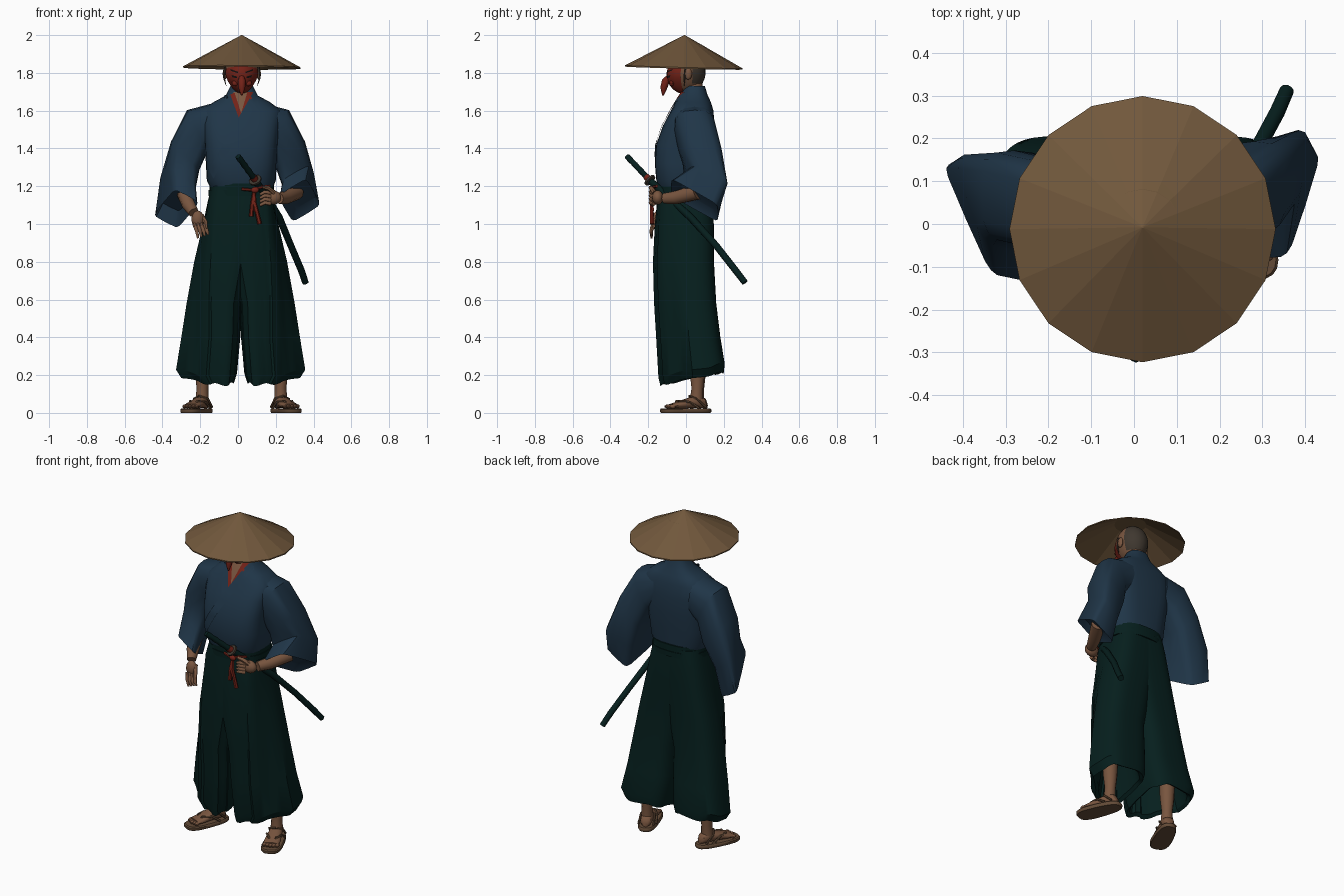
import bpy, bmesh, math
from mathutils import Vector as V
from mathutils.bvhtree import BVHTree

if "Cube" in bpy.data.objects:
    bpy.data.objects.remove(bpy.data.objects["Cube"])


def mat(name, r, g, b):
    m = bpy.data.materials.new(name)
    m.diffuse_color = (r, g, b, 1)
    m.use_nodes = True
    m.node_tree.nodes["Principled BSDF"].inputs["Base Color"].default_value = m.diffuse_color
    return m


STRAW = mat("straw", .165, .097, .045)
BLUE = mat("indigo_cloth", .014, .036, .064)
GREEN = mat("dark_green_cloth", .0018, .0135, .0125)
SKIN = mat("skin", .19, .092, .05)
RED = mat("red", .17, .016, .009)
HAIR = mat("hair", .05, .039, .029)
SOLE = mat("sandal_brown", .125, .07, .038)
BLACK = mat("black", .006, .005, .005)


def finish(name, bm, m, angle=40):
    bmesh.ops.recalc_face_normals(bm, faces=bm.faces)
    me = bpy.data.meshes.new(name)
    bm.to_mesh(me)
    bm.free()
    ob = bpy.data.objects.new(name, me)
    bpy.context.collection.objects.link(ob)
    me.materials.append(m)
    if angle:
        bpy.ops.object.select_all(action='DESELECT')
        ob.select_set(True)
        bpy.context.view_layer.objects.active = ob
        bpy.ops.object.shade_smooth_by_angle(angle=math.radians(angle))
    return ob


def ring(c, a, b, n=20, e=.8):
    """Rounded box outline around c with half axes a and b."""
    f = lambda t: math.copysign(abs(t) ** e, t) if abs(t) > 1e-6 else 0
    c, a, b = V(c), V(a), V(b)
    return [c + a * f(math.cos(i * math.tau / n)) + b * f(math.sin(i * math.tau / n)) for i in range(n)]


def loft(name, rings, m, cap=(True, True), angle=40):
    bm = bmesh.new()
    vs = [[bm.verts.new(p) for p in r] for r in rings]
    n = len(rings[0])
    for r, s in zip(vs, vs[1:]):
        for i in range(n):
            bm.faces.new((r[i], r[(i + 1) % n], s[(i + 1) % n], s[i]))
    for end, r in zip(cap, (vs[0], vs[-1])):
        if end:
            bm.faces.new(r)
    return finish(name, bm, m, angle)


def box_ring(z, x0, x1, y0, y1, n=24, e=.8):
    return ring(((x0 + x1) / 2, (y0 + y1) / 2, z), ((x1 - x0) / 2, 0, 0), (0, (y1 - y0) / 2, 0), n, e)


def tube(name, pts, radii, m, n=10):
    """Round tube along points, one radius for each point."""
    pts = [V(p) for p in pts]
    if not isinstance(radii, (list, tuple)):
        radii = [radii] * len(pts)
    rings = []
    for i, p in enumerate(pts):
        d = (pts[min(i + 1, len(pts) - 1)] - pts[max(i - 1, 0)]).normalized()
        ref = V((0, 1, 0)) if abs(d.y) < .8 else V((0, 0, 1))
        u = d.cross(ref).normalized()
        rings.append(ring(p, u * radii[i], d.cross(u) * radii[i], n, 1))
    return loft(name, rings, m, angle=50)


def ball(name, c, s, m, keep=None, seg=20, taper=0):
    bm = bmesh.new()
    bmesh.ops.create_uvsphere(bm, u_segments=seg, v_segments=seg * 2 // 3, radius=1)
    for v in bm.verts:
        k = 1 + taper * min(0, v.co.z)
        v.co = V(c) + V((v.co.x * s[0] * k, v.co.y * s[1], v.co.z * s[2]))
    if keep:
        bad = [f for f in bm.faces if not keep(f.calc_center_median())]
        bmesh.ops.delete(bm, geom=bad, context='FACES')
    return finish(name, bm, m)


def plate(name, base, left, right, m, lift=.005, n=10):
    """Thin strip between two front-view (x, z) lines, laid on the front of base."""
    tree = BVHTree.FromPolygons([v.co for v in base.data.vertices], [p.vertices for p in base.data.polygons])
    bm = bmesh.new()
    rows = []
    for i in range(n + 1):
        l, r = (V(s[0]).lerp(V(s[1]), i / n) for s in (left, right))
        row = []
        for k in range(5):
            q = l.lerp(r, k / 4)
            hit = tree.ray_cast(V((q.x, -1, q.y)), V((0, 1, 0)))[0]
            row.append(bm.verts.new((q.x, (hit.y if hit else -.02) - lift, q.y)))
        rows.append(row)
    for r, s in zip(rows, rows[1:]):
        for k in range(4):
            bm.faces.new((r[k], r[k + 1], s[k + 1], s[k]))
    return finish(name, bm, m)


# Straw hat: sixteen-sided cone with a hollow underside
hat_c = V((.02, -.008, 0))
hat = [ring(hat_c + V((0, -.004 * k, z)), (r, 0, -.003 * k), (0, r, -.008 * k), 16, 1)
       for z, r, k in ((2, .002, 0), (1.832, .311, 1), (1.825, .311, 1), (1.95, .09, 0))]
loft("straw_hat", hat, STRAW, angle=0)

# Head, neck, ears
head = ball("head", (.02, .005, 1.81), (.088, .1, .115), SKIN, taper=.2)
head.data.materials.append(HAIR)
for p in head.data.polygons:
    p.material_index = int(p.center.y > .025 and p.center.z > 1.745)
tube("neck", [(.02, .05, 1.6), (.02, .045, 1.69), (.02, .03, 1.77)], [.06, .052, .052], SKIN, 14)
for s in (-1, 1):
    ball("ear", (.02 + s * .09, .012, 1.795), (.012, .02, .032), SKIN, seg=10)
    tube("hair_strand", [(.02 + s * .09, -.005, 1.83), (.02 + s * .094, -.008, 1.77), (.02 + s * .082, -.01, 1.73)],
         [.006, .005, .001], HAIR, 5)

# Long-nosed mask
mask = ball("mask", (.02, .005, 1.79), (.092, .108, .105), RED, lambda c: c.y < -.012, taper=.35)
tube("mask_nose", [(.02, -.085, 1.785), (.02, -.108, 1.755), (.02, -.118, 1.72), (.02, -.122, 1.68)],
     [.013, .021, .018, .004], RED, 8)
for s in (-1, 1):
    plate("mask_eye", mask, [(.02 + s * .024, 1.78), (.02 + s * .024, 1.772)],
          [(.02 + s * .054, 1.789), (.02 + s * .05, 1.776)], BLACK, .003, 3)
    plate("mask_brow", mask, [(.02 + s * .02, 1.806), (.02 + s * .02, 1.798)],
          [(.02 + s * .06, 1.82), (.02 + s * .06, 1.812)], BLACK, .003, 3)
    ball("mask_cheek", (.02 + s * .036, -.075, 1.745), (.018, .013, .016), RED, seg=10)

# Jacket body
body = loft("jacket_body", [box_ring(*r) for r in (
    (1.18, -.14, .18, -.14, .13, 28, .75), (1.23, -.165, .2, -.157, .135, 28, .7), (1.32, -.17, .205, -.165, .142, 28, .65),
    (1.42, -.175, .21, -.158, .152, 28, .6), (1.52, -.185, .22, -.122, .152, 28, .6), (1.60, -.19, .23, -.08, .145, 28, .65),
    (1.645, -.13, .17, -.055, .132, 28, .75), (1.68, -.065, .105, -.035, .115, 28, .8), (1.73, -.04, .08, -.003, .1, 28, .8))], BLUE)

# Neck opening, red undershirt and crossed lapels
plate("chest_skin", body, [(-.025, 1.70), (.018, 1.56)], [(.065, 1.70), (.022, 1.56)], SKIN, .003)
plate("undershirt_left", body, [(-.045, 1.685), (.008, 1.53)], [(-.018, 1.695), (.022, 1.57)], RED, .005)
plate("undershirt_right", body, [(.05, 1.70), (.012, 1.57)], [(.084, 1.70), (.032, 1.53)], RED, .006)
plate("lapel_left", body, [(-.075, 1.68), (-.02, 1.50)], [(-.043, 1.69), (.018, 1.525)], BLUE, .006)
plate("lapel_right", body, [(.082, 1.70), (-.155, 1.29)], [(.115, 1.67), (-.13, 1.24)], BLUE, .007, 20)

# Wide sleeves: one bent towards the sword, one hanging; square at the cuffs
shoulder = [((.12, .04, 1.53), (.01, 0, .11), (0, .108, 0), .8), ((.215, .048, 1.495), (.055, 0, .108), (0, .108, 0), .7),
            ((.28, .085, 1.36), (.075, 0, .075), (0, .108, 0), .62)]
flip = lambda t: (-t[0], t[1], t[2])
right_arm = shoulder + [((.32, .105, 1.23), (.08, .03, .045), (.015, .1, -.045), .5),
                        ((.325, .045, 1.125), (.076, 0, .047), (.04, .125, -.07), .3),
                        ((.33, .06, 1.16), (.06, 0, .035), (.025, .09, -.055), .3)]
left_arm = [(*(flip(t) for t in r[:3]), r[3]) for r in shoulder]
left_arm[2] = ((-.28, .065, 1.36), (-.075, 0, .075), (0, .107, 0), .62)
left_arm += [((-.317, .045, 1.22), (-.075, .018, .05), (-.035, .11, -.035), .5),
             ((-.327, .002, 1.08), (-.066, .01, .035), (-.058, .132, -.07), .3),
             ((-.32, .02, 1.14), (-.05, .01, .025), (-.04, .1, -.05), .3)]
for side, arm in (("right", right_arm), ("left", left_arm)):
    loft("sleeve_" + side, [ring(c, a, b, 16, e) for c, a, b, e in arm], BLUE, angle=40)

# Forearms and hands
tube("forearm_right", [(.31, .06, 1.17), (.25, -.05, 1.14), (.215, -.115, 1.135)], [.042, .036, .029], SKIN)
ball("palm_right", (.185, -.15, 1.14), (.045, .03, .038), SKIN, seg=14)
tube("forearm_left", [(-.29, .03, 1.18), (-.26, -.07, 1.1), (-.235, -.12, 1.06)], [.042, .036, .027], SKIN)
ball("palm_left", (-.213, -.15, 1.025), (.034, .026, .046), SKIN, seg=14)
for i in range(4):
    z = 1.165 - i * .019
    tube("finger_right", [(.17, -.17, z), (.142, -.187, z + .004), (.118, -.175, z - .008)], [.012, .011, .008], SKIN, 7)
    x = -.232 + i * .018
    tube("finger_left", [(x, -.165, 1.0), (x + .013, -.185, .965), (x + .02, -.182, .925 + .006 * i)],
         [.011, .01, .006], SKIN, 7)
tube("thumb_right", [(.19, -.165, 1.165), (.16, -.185, 1.19), (.13, -.19, 1.195)], [.014, .012, .008], SKIN, 7)
tube("thumb_left", [(-.195, -.14, 1.045), (-.172, -.17, 1.01), (-.168, -.185, .975)], [.014, .011, .007], SKIN, 7)

# Pleated wide trousers: each leg is lofted, slanted at the outer front, then turned in at the hem
profile = ((1.2, -.14, .12, -.143, .135), (1.12, -.16, .12, -.152, .142), (1.0, -.185, .11, -.162, .147),
           (.8, -.232, .07, -.17, .148), (.58, -.272, .02, -.163, .16), (.4, -.3, .012, -.152, .182),
           (.22, -.328, -.004, -.14, .205), (.175, -.3, -.018, -.13, .2), (.19, -.285, -.035, -.11, .18),
           (.5, -.22, -.06, -.08, .1))
for side in (-1, 1):
    rings = []
    for z, x0, x1, y0, y1 in profile:
        pts = box_ring(z, x0, x1, y0, y1, 48, .62)
        depth = .006 * min(1, (1.22 - z) * 2)
        slant = .155 * min(1, max(0, (1.12 - z) / .8))
        ym = (y0 + y1) / 2
        for i, p in enumerate(pts):
            outer, front = (p.x - x1) / (x0 - x1), max(0, (ym - p.y) / (ym - y0))
            p.x += slant * outer * front
            p.y += depth * (1 if i % 8 < 4 else -1) * (p.y < 0)
            if z < .3:
                p.z += .2 * p.y + .006 * math.sin(i * .8)
            if side > 0:
                p.x = .028 - p.x
        rings.append(pts)
    loft("trouser_leg", rings, GREEN, angle=30)

# Belt and red cord
for z, h, g in ((1.2, .02, .006), (1.165, .016, .01)):
    loft("belt", [box_ring(z + d * h, -.145 - g, .185 + g, -.146 - g, .137 + g, 28) for d in (-1, 1)], GREEN)
for dx, z in ((.03, 1.0), (-.015, 1.04), (.012, 1.07)):
    tube("red_cord", [(.085, -.175, 1.17), (.08 + dx * .3, -.182, 1.11), (.085 + dx, -.18, z)], [.009, .01, .012], RED, 6)
tube("red_sash", [(.02, -.16, 1.185), (.07, -.175, 1.18), (.125, -.175, 1.195), (.17, -.155, 1.2)], .008, RED, 6)
ball("red_knot", (.09, -.18, 1.18), (.022, .014, .016), RED, seg=10)

# Sword: scabbard, guard and wrapped grip
tube("scabbard", [(.095, -.185, 1.225), (.16, -.08, 1.13), (.218, .025, 1.035), (.28, .16, .885), (.335, .262, .755),
                  (.357, .312, .69)], [.018, .019, .019, .018, .018, .017], GREEN, 10)
tube("sword_guard", [(.094, -.188, 1.228), (.09, -.195, 1.235)], .034, HAIR, 12)
grip = [V((.09, -.195, 1.235)).lerp(V((.0, -.312, 1.358)), i / 8) for i in range(9)]
tube("sword_grip", grip, [.015 + .002 * (i % 2) for i in range(9)], GREEN, 8)
tube("grip_collar", grip[:2], .019, RED, 8)

# Legs, feet and strapped sandals
UP = V((0, 0, 1))
for ax, ay, ang in ((-.188, .065, -24), (.225, .06, 22)):
    a = math.radians(ang)
    fwd, side = V((math.sin(a), -math.cos(a), 0)), V((math.cos(a), math.sin(a), 0))
    P = lambda f, s, z: V((ax, ay, z)) + fwd * f + side * s
    tube("shin", [P(0, 0, .42), P(0, 0, .22), P(0, 0, .13), P(.005, 0, .06)], [.05, .041, .031, .036], SKIN, 12)
    loft("foot", [ring(P(f, 0, .024 + h), side * w, UP * h, 14, .85) for f, w, h in (
        (-.048, .016, .014), (-.035, .031, .027), (0, .035, .036), (.05, .04, .028), (.11, .047, .018),
        (.15, .045, .012))], SKIN)
    for i in range(5):
        ball("toe", P(.162 - .004 * abs(i - 2), -.036 + i * .018, .034), (.011, .018, .011), SKIN, seg=8)
    outline = lambda z, g: [P(.068 + p.x, p.y * (1 + .9 * p.x), z)
                            for p in ring((0, 0, 0), (.138 - g, 0, 0), (0, .058 - g, 0), 24, .7)]
    loft("sandal", [outline(0, .004), outline(.006, 0), outline(.018, 0), outline(.024, .005)], SOLE)
    for s in (-1, 1):
        tube("sandal_strap", [P(.13, 0, .03), P(.11, s * .022, .062), P(.06, s * .044, .058), P(.01, s * .05, .024)],
             .007, SOLE, 6)
    tube("ankle_strap", [P(-.03, -.043, .03), P(.02, -.04, .075), P(.045, 0, .09), P(.02, .04, .075), P(-.03, .043, .03)],
         .006, SOLE, 6)
